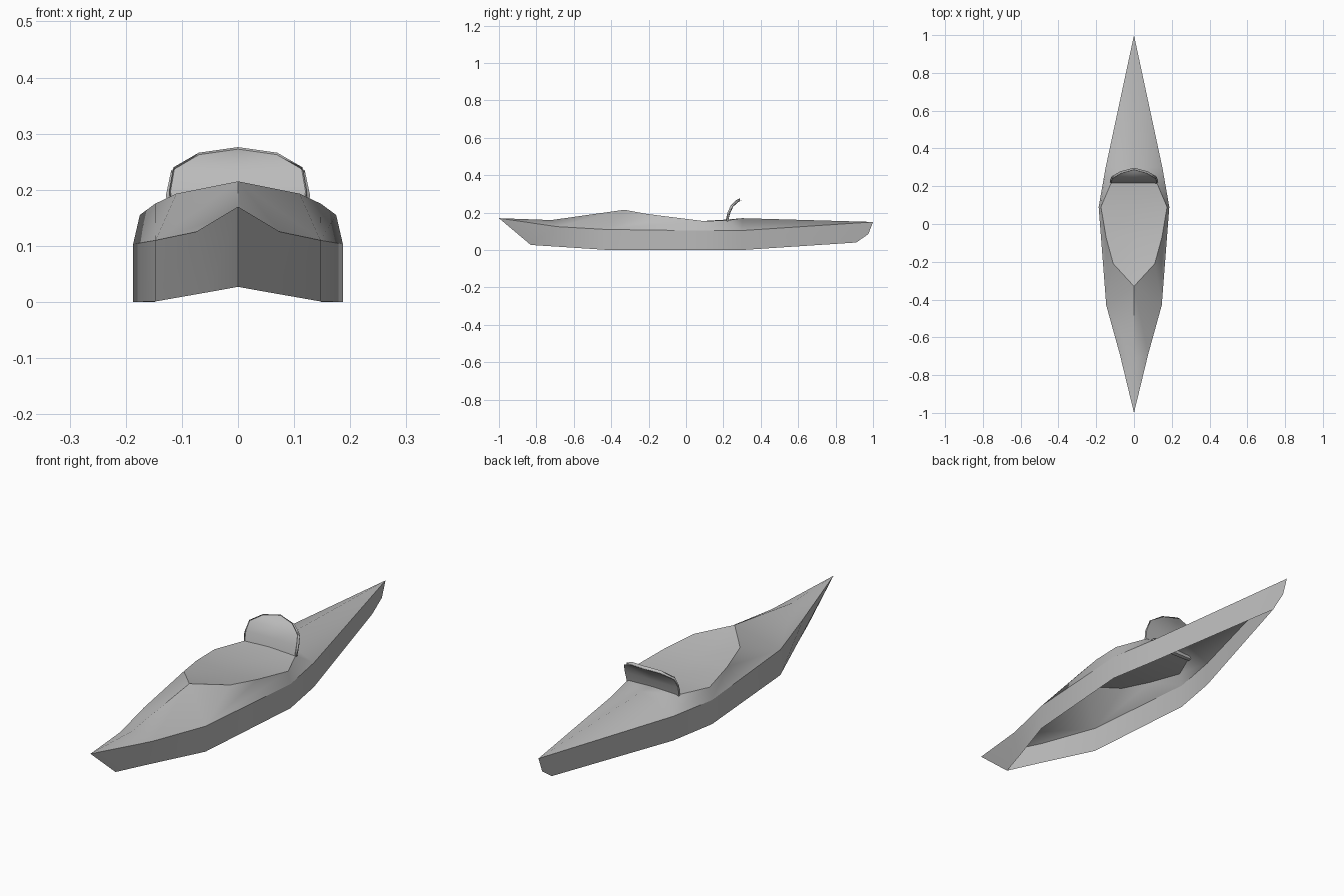
import bpy, bmesh, math

old = bpy.data.objects.get("Cube")
if old:
    bpy.data.objects.remove(old, do_unlink=True)

grey = bpy.data.materials.new("plain_grey")
grey.use_nodes = True
colour = (0.5, 0.5, 0.5, 1)
grey.diffuse_color = colour
grey.node_tree.nodes["Principled BSDF"].inputs["Base Color"].default_value = colour


def finish(name, bm, angle):
    mesh = bpy.data.meshes.new(name)
    bm.to_mesh(mesh)
    bm.free()
    mesh.materials.append(grey)
    ob = bpy.data.objects.new(name, mesh)
    bpy.context.collection.objects.link(ob)
    bpy.ops.object.select_all(action="DESELECT")
    bpy.context.view_layer.objects.active = ob
    ob.select_set(True)
    bpy.ops.object.shade_smooth_by_angle(angle=math.radians(angle))
    return ob


def mirrored(name, points, faces, angle):
    """Left half given by named points, copied to the right and welded."""
    bm = bmesh.new()
    for side in (1, -1):
        verts = {k: bm.verts.new((side * x, y, z)) for k, (x, y, z) in points.items()}
        for face in faces:
            loop = [verts[k] for k in face.split()]
            bm.faces.new(loop if side > 0 else loop[::-1])
    bmesh.ops.remove_doubles(bm, verts=bm.verts, dist=0.0005)
    return finish(name, bm, angle)


# Gunwale, shared by the sides and the deck
gunwale = {
    "bow": (0, -1, .17), "g1": (.075, -.69, .125), "g2": (.147, -.43, .11),
    "g3": (.187, .09, .103), "g4": (.15, .3, .104), "stern": (0, 1, .15),
}

# Open-bottomed hull sides
keel = {
    "k0": (0, -.83, .027), "k1": (.05, -.69, .018), "k2": (.147, -.43, .001),
    "k3": (.187, .09, 0), "k4": (.15, .3, 0), "k5": (0, .91, .04),
    "heel": (0, .975, .085),
}
mirrored("hull_sides", {**gunwale, **keel}, [
    "k0 k1 g1 bow", "k1 k2 g2 g1", "k2 k3 g3 g2", "k3 k4 g4 g3",
    "k4 k5 heel stern g4"], 20)

# Deck, peaked ahead of the cockpit
rim = {
    "peak": (0, -.33, .215), "c1": (.11, -.21, .193), "c2": (.148, -.07, .175),
    "c3": (.175, .09, .155), "c4": (.12, .22, .158), "c5": (0, .22, .163),
}
ridge = {"nose": (0, -.72, .16), "aft": (0, .3, .17)}
mirrored("deck", {**gunwale, **rim, **ridge}, [
    "bow g1 nose", "g1 g2 peak nose", "g2 c1 peak", "g2 c2 c1",
    "g2 g3 c3 c2", "g3 g4 c4 c3", "g4 aft c4", "g4 stern aft", "c4 aft c5"], 60)

# Shallow cockpit panel inside the rim
centre = {"m1": (0, -.21, .186), "m2": (0, -.07, .166), "m3": (0, .09, .15)}
mirrored("cockpit_panel", {**rim, **centre}, [
    "peak m1 c1", "m1 m2 c2 c1", "m2 m3 c3 c2", "m3 c5 c4 c3"], 40)

# Seat back: rows of half width, depth and height, leaning backwards
rows = [(.12, .212, .155), (.122, .222, .2), (.115, .24, .24), (.07, .268, .266)]
bm = bmesh.new()
grid = [[bm.verts.new((s * w, y, z)) for s in (-1, 0, 1)] for w, y, z in rows]
for low, high in zip(grid, grid[1:]):
    for i in range(2):
        bm.faces.new((low[i], low[i + 1], high[i + 1], high[i]))
tip = bm.verts.new((0, .288, .276))
left, mid, right = grid[-1]
bm.faces.new((left, mid, tip))
bm.faces.new((mid, right, tip))
bmesh.ops.inset_region(bm, faces=bm.faces[:], thickness=.009, use_boundary=True)
bmesh.ops.inset_region(bm, faces=[f for f in bm.faces if not any(e.is_boundary for e in f.edges)],
                       thickness=.002, depth=-.003, use_boundary=True)
seat = finish("seat_back", bm, 30)
shell = seat.modifiers.new("thickness", "SOLIDIFY")
shell.thickness = .012
shell.offset = -1
